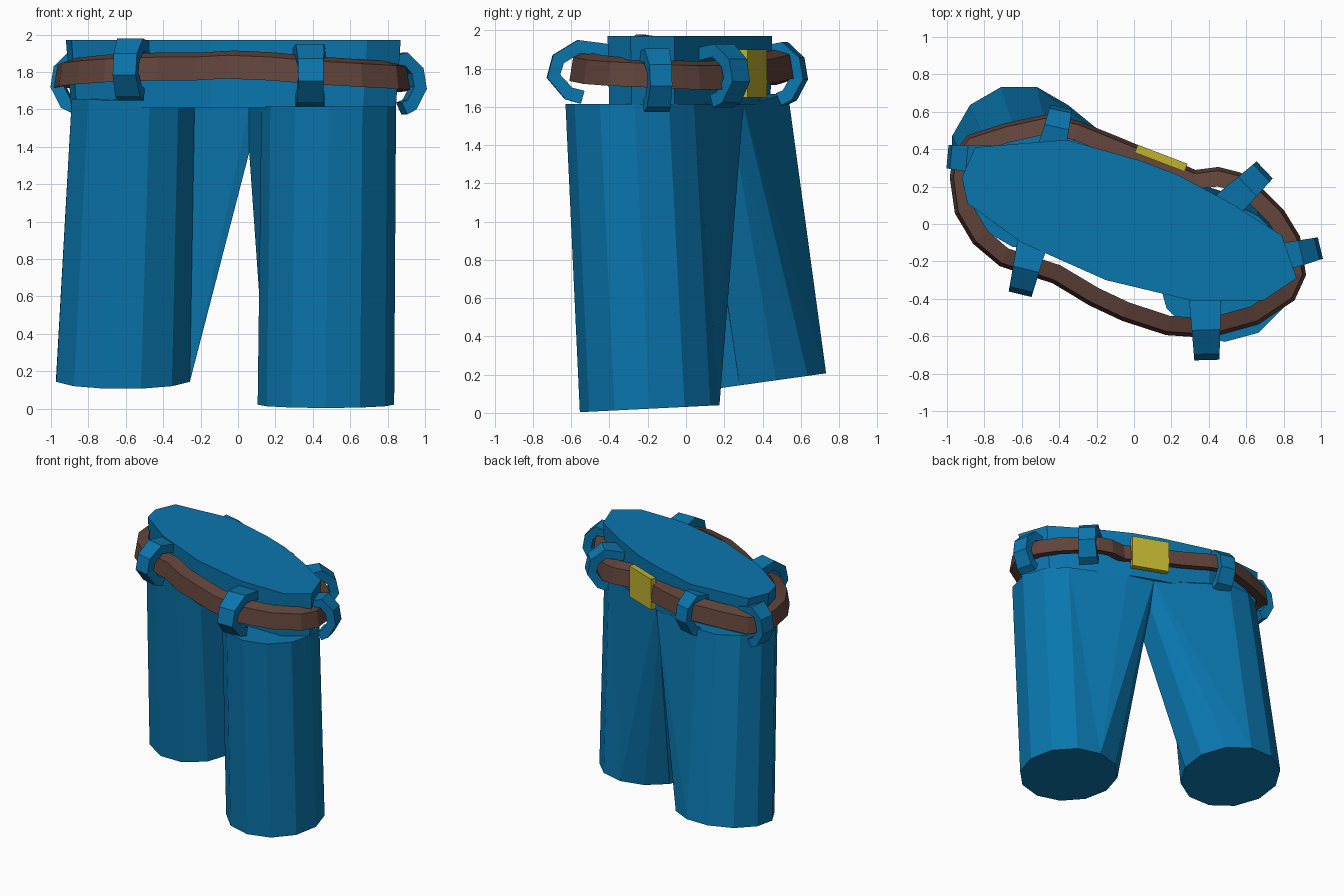
import bpy, bmesh
from math import cos, sin, radians
from mathutils import Vector

if "Cube" in bpy.data.objects:
    bpy.data.objects.remove(bpy.data.objects["Cube"])


def material(name, rgb):
    m = bpy.data.materials.new(name)
    m.diffuse_color = (*rgb, 1)
    m.use_nodes = True
    m.node_tree.nodes["Principled BSDF"].inputs["Base Color"].default_value = m.diffuse_color
    return m


DENIM = material("denim_blue", (0.003, 0.18, 0.42))
LEATHER = material("leather_brown", (0.12, 0.058, 0.043))
BRASS = material("brass_yellow", (0.53, 0.45, 0.03))


def finish(name, bm, mat):
    bmesh.ops.recalc_face_normals(bm, faces=bm.faces[:])
    me = bpy.data.meshes.new(name)
    bm.to_mesh(me)
    bm.free()
    me.materials.append(mat)
    ob = bpy.data.objects.new(name, me)
    bpy.context.collection.objects.link(ob)
    return ob


def ring(cx, cy, r, z, slope, turn):
    # twelve-sided ring, tilted towards the back
    out = []
    for i in range(12):
        a = radians(30 * i + turn)
        y = cy + r * sin(a)
        out.append((cx + r * cos(a), y, z + slope * (y - cy)))
    return out


def loft(name, lower, upper, mat):
    # closed tube between two outlines, capped at both ends
    bm = bmesh.new()
    lo = [bm.verts.new(p) for p in lower]
    hi = [bm.verts.new(p) for p in upper]
    bm.faces.new(lo)
    bm.faces.new(hi)
    for i in range(len(lo)):
        j = (i + 1) % len(lo)
        bm.faces.new((lo[i], lo[j], hi[j], hi[i]))
    return finish(name, bm, mat)


def hull(name, points, mat):
    bm = bmesh.new()
    verts = [bm.verts.new(p) for p in points]
    res = bmesh.ops.convex_hull(bm, input=verts)
    junk = {v for v in res["geom_interior"] + res["geom_unused"]
            if isinstance(v, bmesh.types.BMVert)}
    bmesh.ops.delete(bm, geom=list(junk), context="VERTS")
    return finish(name, bm, mat)


# Legs
right_low, right_top = ring(0.47, -0.19, 0.365, 0.022, 0.05, 0), ring(0.485, -0.27, 0.36, 1.615, 0, 0)
left_low, left_top = ring(-0.615, 0.375, 0.37, 0.157, 0.14, 15), ring(-0.56, 0.205, 0.34, 1.66, 0.03, 15)
loft("right_leg", right_low, right_top, DENIM)
loft("left_leg", left_low, left_top, DENIM)

# Gussets: each leg widens at its inner top to meet at the crotch and the back of the waist
crotch = [(0.06, 0.30, 1.61), (0.06, 0.26, 1.40), (0.06, 0.06, 1.61), (0.06, 0.10, 1.37)]
hull("right_gusset", [right_low[k] for k in (3, 4, 5)] + [right_top[k] for k in (2, 3, 4, 5, 6)]
     + crotch + [(0.26, 0.24, 1.61)], DENIM)
hull("left_gusset", [left_low[k] for k in (0, 1, 2, 11)] + [left_top[k] for k in (0, 1, 2, 11)]
     + crotch + [(-0.15, 0.38, 1.61)], DENIM)

# Waist block
outline = [(-0.92, 0.25), (-0.85, 0.41), (-0.36, 0.45), (0.03, 0.34), (0.24, 0.26),
           (0.52, 0.11), (0.79, -0.06), (0.87, -0.29), (0.69, -0.41), (0.31, -0.41),
           (-0.15, -0.30), (-0.6, -0.1), (-0.89, 0.11)]
loft("waist", [(x * 0.97, y * 0.98, 1.61) for x, y in outline],
     [(x, y, 1.97) for x, y in outline], DENIM)

# Belt: rectangular section swept round a closed path
path = [(-0.945, 0.25, 1.78), (-0.92, 0.07, 1.79), (-0.83, -0.08, 1.80), (-0.7, -0.19, 1.81),
        (-0.42, -0.28, 1.82), (-0.22, -0.40, 1.82), (-0.05, -0.48, 1.83), (0.18, -0.555, 1.82),
        (0.4, -0.57, 1.80), (0.65, -0.5, 1.785), (0.83, -0.38, 1.775), (0.88, -0.27, 1.77),
        (0.85, -0.08, 1.76), (0.77, 0.05, 1.755), (0.65, 0.17, 1.755), (0.55, 0.24, 1.76),
        (0.45, 0.265, 1.765), (0.32, 0.25, 1.77), (0.15, 0.325, 1.78), (-0.1, 0.43, 1.79),
        (-0.3, 0.51, 1.81), (-0.45, 0.55, 1.82), (-0.68, 0.50, 1.80), (-0.87, 0.44, 1.78),
        (-0.93, 0.36, 1.78)]
bm = bmesh.new()
rows = []
for i, p in enumerate(path):
    t = Vector(path[(i + 1) % len(path)]) - Vector(path[i - 1])
    out = Vector((t.y, -t.x, 0)).normalized()
    c = Vector(p)
    rows.append([bm.verts.new(c + out * a + Vector((0, 0, b)))
                 for a, b in ((0.04, -0.065), (0.02, 0.06), (-0.065, 0.085), (-0.045, -0.045))])
for i, r in enumerate(rows):
    s = rows[(i + 1) % len(rows)]
    for k in range(4):
        m = (k + 1) % 4
        bm.faces.new((r[k], s[k], s[m], r[m]))
finish("belt", bm, LEATHER)

# Buckle plate
bpy.ops.mesh.primitive_cube_add(size=1, location=(0.145, 0.352, 1.775),
                                rotation=(0, 0, radians(-21)))
buckle = bpy.context.object
buckle.name = "buckle"
buckle.scale = (0.285, 0.045, 0.25)
buckle.data.materials.append(BRASS)


def belt_loop(name, inner, outer, z, width):
    # C-shaped strap from the waist, over the belt and back underneath
    profile = [(0.0, 0.10), (0.5, 0.125), (0.8, 0.06), (0.87, -0.03), (0.65, -0.12), (0.45, -0.14)]
    a, b = Vector((*inner, z)), Vector((*outer, z))
    d = b - a
    side = Vector((-d.y, d.x, 0)).normalized() * width / 2
    bm = bmesh.new()
    pairs = []
    for f, h in profile:
        c = a + d * f + Vector((0, 0, h))
        w = side * (1.1 - 0.3 * f)
        pairs.append((bm.verts.new(c - w), bm.verts.new(c + w)))
    for p, q in zip(pairs, pairs[1:]):
        bm.faces.new((p[0], p[1], q[1], q[0]))
    ob = finish(name, bm, DENIM)
    mod = ob.modifiers.new("thickness", "SOLIDIFY")
    mod.thickness = 0.07
    mod.offset = 0


for name, inner, outer, z, width in [
        ("front_left_loop", (-0.54, -0.09), (-0.61, -0.38), 1.82, 0.15),
        ("front_right_loop", (0.38, -0.38), (0.39, -0.74), 1.79, 0.16),
        ("right_loop", (0.78, -0.18), (0.99, -0.13), 1.745, 0.14),
        ("back_right_loop", (0.50, 0.10), (0.70, 0.29), 1.77, 0.15),
        ("back_left_loop", (-0.44, 0.40), (-0.39, 0.62), 1.78, 0.14),
        ("left_loop", (-0.78, 0.34), (-0.99, 0.36), 1.755, 0.15)]:
    belt_loop(name, inner, outer, z, width)
